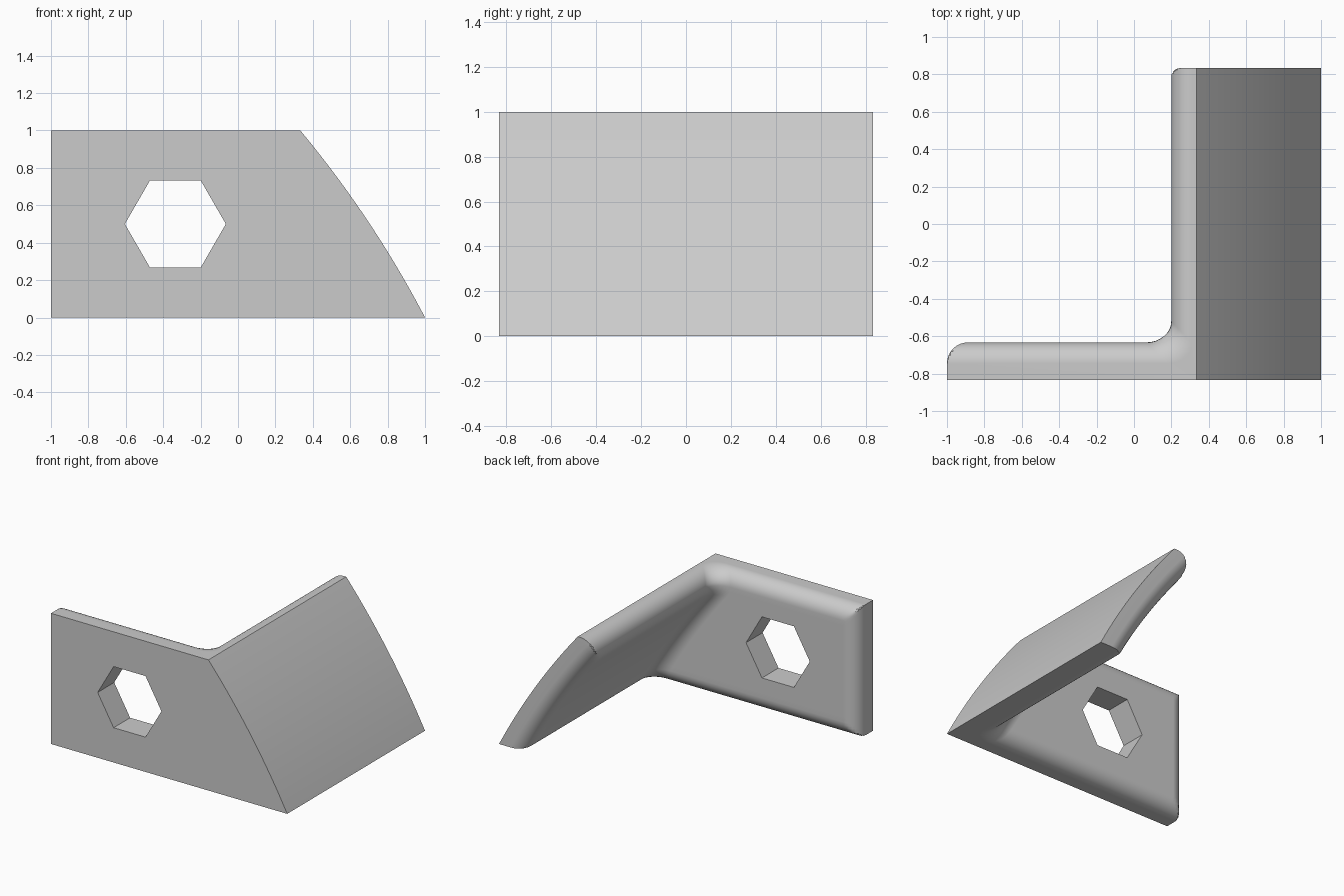
import bpy, bmesh
from math import sin, cos, sqrt, pi, radians

cube = bpy.data.objects.get("Cube")
if cube:
    bpy.data.objects.remove(cube, do_unlink=True)

HALF_Y = 0.833     # half depth of the bracket
THICK = 0.2        # wall thickness
R = 0.112          # fillet radius
TOP_X = 0.333      # where the curved wall meets the top
SAG = 0.032        # bulge of the curved wall
STEPS = 8

# Circle of the outer curved wall, from its chord and bulge
chord = sqrt((1 - TOP_X) ** 2 + 1)
ARC = chord ** 2 / (8 * SAG) + SAG / 2
nx, nz = 1 / chord, (1 - TOP_X) / chord
ARC_X = (1 + TOP_X) / 2 - nx * (ARC - SAG)
ARC_Z = 0.5 - nz * (ARC - SAG)
MID_Y = THICK - HALF_Y - R


def wall_x(z, depth):
    """x of the curved wall at a height, at a depth below its outer face"""
    return ARC_X + sqrt((ARC - depth) ** 2 - (z - ARC_Z) ** 2)


def ball(s):
    return sqrt(max(R * R - s * s, 0))


def inner_x(z):
    """Inner face of the curved wall with rounded top and bottom edges"""
    for cz, side in ((1 - R, 1), (R, -1)):
        tangent = cz - R * (cz - ARC_Z) / (ARC - THICK + R)
        if (z - tangent) * side > 0:
            return wall_x(cz, THICK - R) - ball(z - cz)
    return wall_x(z, THICK)


def back_y(z):
    """Back face of the flat plate with rounded top and bottom edges"""
    return MID_Y + ball(max(z - (1 - R), R - z, 0))


def outline(z):
    xi, yb, xo = inner_x(z), back_y(z), wall_x(z, 0)
    quarter = [i / STEPS * pi / 2 for i in range(STEPS + 1)]
    pts = [(-1, -HALF_Y), (xo, -HALF_Y), (xo, HALF_Y)]
    # rounded end of the curved wall
    pts += [(max(wall_x(z, THICK - R + R * sin(a)), xi), HALF_Y - R * (1 - cos(a)))
            for a in quarter]
    # inside corner fillet
    pts += [(xi - R / nx * (1 - cos(a)), yb + R * (1 - sin(a))) for a in quarter]
    # rounded end of the plate
    pts += [(-1 + R * (1 - cos(a)), min(MID_Y + R * sin(a), yb))
            for a in reversed(quarter)]
    return [(x, y, z) for x, y in pts]


def make_object(name, rings):
    """Skin a stack of equal rings and cap both ends"""
    bm = bmesh.new()
    rows = [[bm.verts.new(p) for p in ring] for ring in rings]
    n = len(rows[0])
    for low, high in zip(rows, rows[1:]):
        for i in range(n):
            j = (i + 1) % n
            bm.faces.new((low[i], low[j], high[j], high[i]))
    bm.faces.new(rows[0][::-1])
    bm.faces.new(rows[-1])
    bmesh.ops.remove_doubles(bm, verts=bm.verts, dist=0.00001)
    bmesh.ops.recalc_face_normals(bm, faces=bm.faces)
    mesh = bpy.data.meshes.new(name)
    bm.to_mesh(mesh)
    bm.free()
    obj = bpy.data.objects.new(name, mesh)
    bpy.context.collection.objects.link(obj)
    return obj


# Bracket body: horizontal slices, closer together at the fillets
edge = [R * (1 - cos(i / STEPS * pi / 2)) for i in range(STEPS + 1)]
middle = [R + (1 - 2 * R) * i / 20 for i in range(1, 20)]
heights = edge + middle + [1 - h for h in reversed(edge)]
bracket = make_object("bracket", [outline(z) for z in heights])

# Hexagonal hole through the plate
cutter = make_object("hole_cutter", [
    [(-0.335 + 0.27 * cos(i * pi / 3), y, 0.5 + 0.27 * sin(i * pi / 3)) for i in range(6)]
    for y in (-1, -0.4)])
cutter.hide_render = True
cut = bracket.modifiers.new("hexagon_hole", "BOOLEAN")
cut.operation, cut.solver, cut.object = "DIFFERENCE", "EXACT", cutter
bpy.ops.object.select_all(action="DESELECT")
bpy.context.view_layer.objects.active = bracket
bracket.select_set(True)
bpy.ops.object.modifier_apply(modifier=cut.name)
bpy.data.objects.remove(cutter, do_unlink=True)

# Smooth fillets, crisp edges
bpy.ops.object.shade_smooth_by_angle(angle=radians(30))
bracket.modifiers.new("flat_shading", "WEIGHTED_NORMAL").keep_sharp = True

# Grey material
grey = bpy.data.materials.new("light_grey")
grey.use_nodes = True
colour = (0.6, 0.6, 0.6, 1)
grey.diffuse_color = colour
grey.node_tree.nodes["Principled BSDF"].inputs["Base Color"].default_value = colour
bracket.data.materials.clear()
bracket.data.materials.append(grey)
